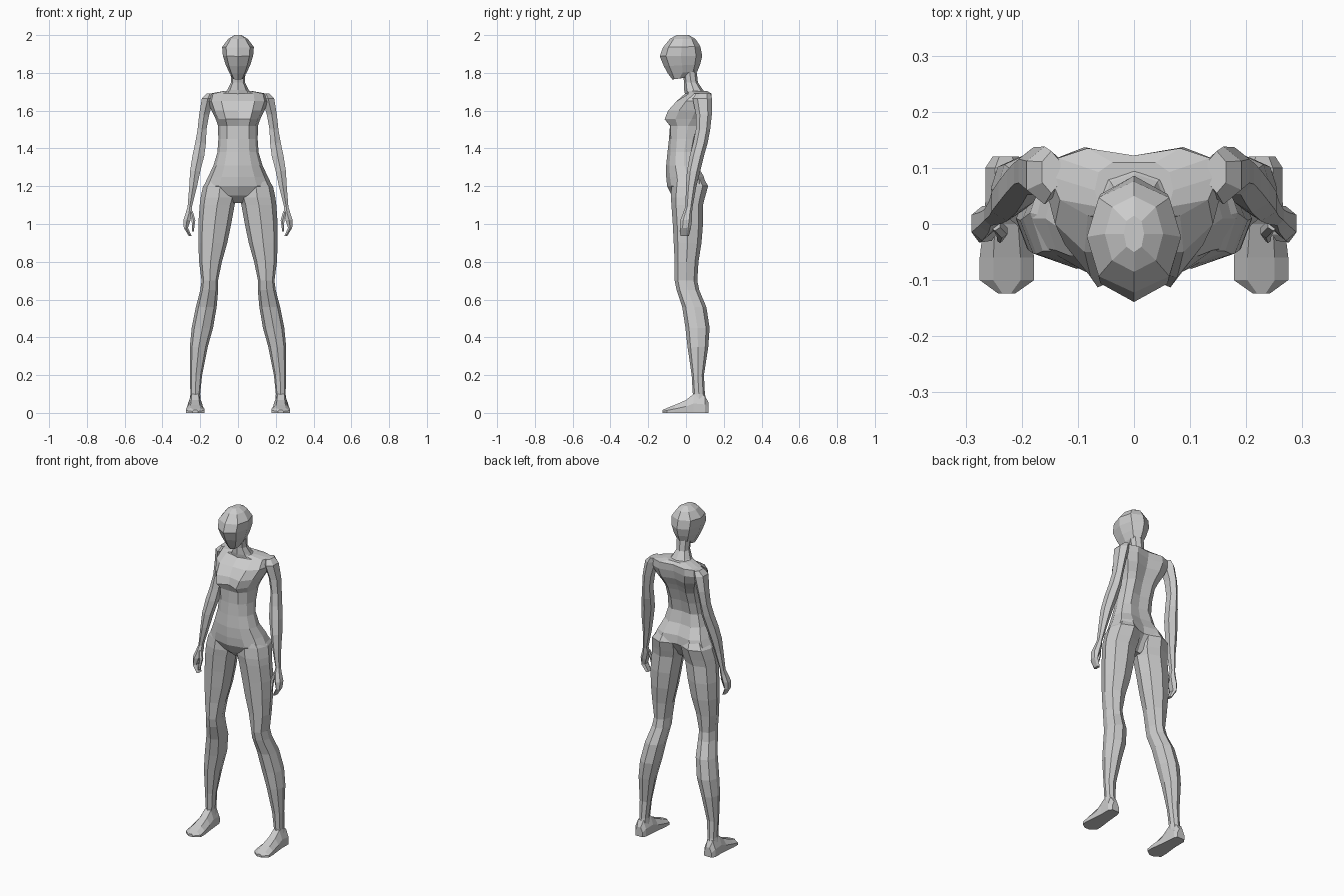
import bpy, bmesh, math

skin = bpy.data.materials.new("plain grey")
skin.diffuse_color = (0.6, 0.6, 0.6, 1)


def loft(name, rings, mirror=False):
    """Skin a list of equal-length point rings, close both ends, keep flat faces."""
    bm = bmesh.new()
    loops = [[bm.verts.new(p) for p in ring] for ring in rings]
    for a, b in zip(loops, loops[1:]):
        n = len(a)
        for i in range(n):
            j = (i + 1) % n
            bm.faces.new((a[i], a[j], b[j], b[i]))
    bm.faces.new(loops[0])
    bm.faces.new(loops[-1])
    bmesh.ops.recalc_face_normals(bm, faces=bm.faces)
    mesh = bpy.data.meshes.new(name)
    bm.to_mesh(mesh)
    bm.free()
    mesh.materials.append(skin)
    ob = bpy.data.objects.new(name, mesh)
    bpy.context.collection.objects.link(ob)
    if mirror:
        ob.modifiers.new("mirror", 'MIRROR').use_mirror_merge = False
    return ob


def oval(x0, x1, yf, yb, zf, zb=None, n=8):
    """Faceted oval with a corner facing front; may tilt from zf (front) to zb (back)."""
    zb = zf if zb is None else zb
    pts = []
    for i in range(n):
        a = 2 * math.pi * i / n
        sx, t = math.sin(a), (1 - math.cos(a)) / 2
        sx = math.copysign(min(1, abs(sx) * 1.06), sx)
        pts.append(((x0 + x1) / 2 + (x1 - x0) / 2 * sx,
                    yf + (yb - yf) * t, zf + (zb - zf) * t))
    return pts


def limb(name, table, n=8):
    # rows: z, inner x, outer x, front y, back y
    return loft(name, [oval(xi, xo, yf, yb, z, n=n) for z, xi, xo, yf, yb in table], True)


# Torso: z, half width, front centre y, front side y, flank y, back side y, back centre y
torso = [
    (1.11, .03, -.03, -.02, .01, .03, .03),
    (1.15, .09, -.075, -.06, .0, .07, .05),
    (1.20, .182, -.10, -.078, .01, .105, .085),
    (1.25, .158, -.105, -.085, .01, .095, .08),
    (1.31, .13, -.105, -.088, -.01, .06, .052),
    (1.38, .109, -.098, -.082, -.01, .045, .038),
    (1.45, .104, -.09, -.08, .0, .06, .05),
    (1.52, .106, -.085, -.083, .01, .085, .07),
    (1.555, .118, -.085, -.113, .03, .10, .085),
    (1.60, .14, -.08, -.095, .05, .125, .105),
    (1.65, .16, -.05, -.05, .075, .137, .118),
    (1.69, .15, -.005, .015, .085, .135, .122),
    (1.705, .07, .0, .01, .06, .11, .11),
]


def torso_ring(z, w, fc, fs, m, bs, bc):
    half = [(.55 * w, fs), (.88 * w, fs * .6 + m * .4), (w, m),
            (.9 * w, m * .35 + bs * .65), (.55 * w, bs)]
    return ([(0, fc, z)] + [(x, y, z) for x, y in half] + [(0, bc, z)]
            + [(-x, y, z) for x, y in reversed(half)])


loft("torso", [torso_ring(*row) for row in torso])

# Neck: z, half width, front y, back y
loft("neck", [oval(-w, w, yf, yb, z) for z, w, yf, yb in [
    (1.685, .08, -.005, .11), (1.71, .056, -.01, .09),
    (1.75, .037, -.01, .063), (1.82, .04, -.02, .055)]])

# Head, tipped forward: half width, front y, front z, back y, back z
loft("head", [oval(-w, w, yf, yb, zf, zb) for w, yf, zf, yb, zb in [
    (.028, -.072, 1.765, .0, 1.775),
    (.046, -.095, 1.795, .06, 1.808),
    (.064, -.117, 1.835, .075, 1.845),
    (.080, -.139, 1.888, .086, 1.89),
    (.084, -.122, 1.935, .076, 1.94),
    (.052, -.085, 1.98, .05, 1.98),
    (.018, -.05, 2.0, .015, 2.0)]])

# Legs, buttock to ankle
limb("leg", [
    (1.25, .025, .145, -.07, .09),
    (1.20, .005, .185, -.077, .117),
    (1.14, .006, .198, -.08, .10),
    (1.10, .018, .203, -.077, .09),
    (1.00, .036, .21, -.07, .09),
    (.90, .057, .21, -.065, .082),
    (.80, .085, .206, -.06, .066),
    (.70, .106, .193, -.06, .06),
    (.65, .105, .20, -.05, .07),
    (.56, .113, .223, -.02, .108),
    (.45, .132, .245, -.003, .125),
    (.35, .16, .255, .008, .118),
    (.20, .19, .255, .03, .095),
    (.10, .20, .252, .036, .10),
    (.06, .198, .257, .03, .11)])

# Feet, heel to toe: y, inner x, outer x, top z
loft("foot", [
    [(xi, y, 0), (xi, y, top * .5), (xi * .75 + xo * .25, y, top),
     (xi * .25 + xo * .75, y, top), (xo, y, top * .5), (xo, y, 0)]
    for y, xi, xo, top in [
        (.12, .205, .252, .055), (.10, .195, .265, .09),
        (.04, .19, .265, .10), (.0, .186, .268, .068),
        (-.06, .178, .275, .042), (-.10, .178, .275, .026),
        (-.124, .212, .242, .016)]], True)

# Arms, shoulder to wrist
limb("arm", [
    (1.692, .13, .165, .055, .13),
    (1.665, .125, .194, .035, .138),
    (1.58, .15, .208, .052, .137),
    (1.50, .165, .216, .052, .128),
    (1.43, .167, .229, .038, .115),
    (1.36, .176, .244, .02, .095),
    (1.28, .197, .256, .005, .075),
    (1.20, .215, .26, .0, .055),
    (1.09, .243, .268, -.003, .035)], 6)

# Hands with curled fingers
limb("hand", [
    (1.09, .243, .268, -.003, .035),
    (1.06, .24, .278, -.015, .032),
    (1.02, .25, .291, -.03, .032),
    (.98, .264, .288, -.033, .026),
    (.937, .245, .262, -.03, .015)], 6)
limb("thumb", [
    (1.065, .238, .258, -.012, .012),
    (1.02, .225, .246, -.025, .0),
    (.96, .234, .244, -.034, -.02)], 6)
